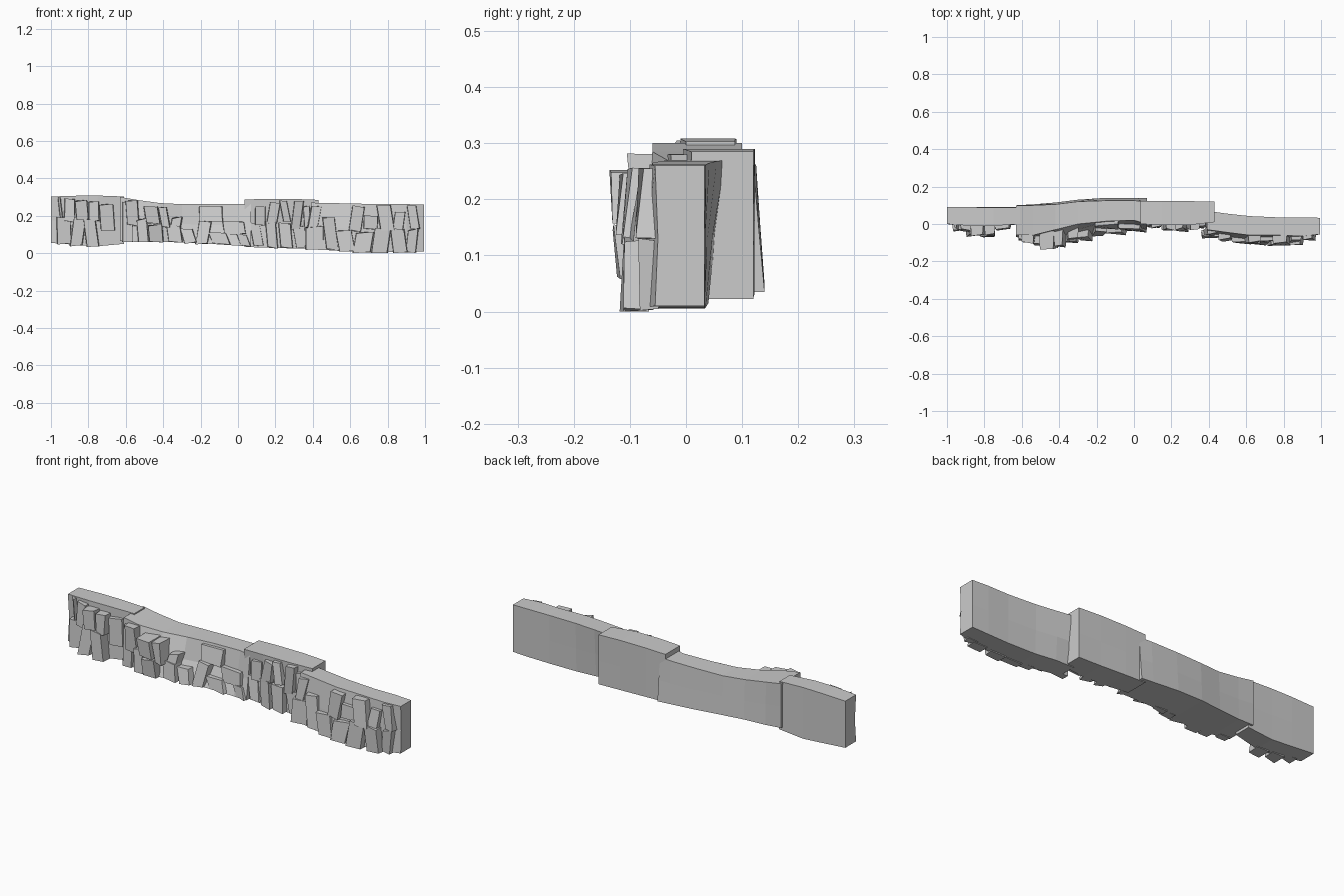
import bpy, bmesh, random

random.seed(4)


def lerp(stations, x, i):
    """Value of column i of a station list at position x."""
    if x <= stations[0][0]:
        return stations[0][i]
    for a, b in zip(stations, stations[1:]):
        if x <= b[0]:
            t = (x - a[0]) / (b[0] - a[0])
            return a[i] + t * (b[i] - a[i])
    return stations[-1][i]


def add_body(bm, stations):
    """Loft along x; station = x, back top, back bottom, front top/mid/bottom, z top, z bottom."""
    rings = []
    for x, bt, bb, ft, fm, fb, zt, zb in stations:
        zm = zb + 0.48 * (zt - zb)
        pts = [(bt, zt), ((bt + bb) / 2, zm), (bb, zb), (fb, zb), (fm, zm), (ft, zt)]
        rings.append([bm.verts.new((x, y, z)) for y, z in pts])
    for a, b in zip(rings, rings[1:]):
        for i in range(6):
            j = (i + 1) % 6
            bm.faces.new((a[i], a[j], b[j], b[i]))
    bm.faces.new(rings[0])
    bm.faces.new(rings[-1])


def add_slab(bm, stations, x0, x1, z0, z1, yt, yb):
    """Rough leaning block standing proud of the front face."""
    lean = random.uniform(-0.012, 0.012)
    xm = (x0 + x1) / 2
    zt, zb = lerp(stations, xm, 6), lerp(stations, xm, 7)

    def face_y(z):
        t = min(max((z - zb) / (zt - zb), 0), 1)
        f = [lerp(stations, xm, i) for i in (5, 4, 3)]
        return f[0] + (f[1] - f[0]) * t / 0.48 if t < 0.48 else f[1] + (f[2] - f[1]) * (t - 0.48) / 0.52
    v = []
    for z, y, s in ((z0, yb, -lean), (z1, yt, lean)):
        back = max(face_y(z), y) + 0.02
        tw = random.uniform(-0.006, 0.006)
        dz = random.uniform(-0.006, 0.006)
        for x, yy, zz in ((x0 + s, back, z), (x1 + s, back, z),
                          (x1 + s - 0.005, y + tw, z + dz), (x0 + s + 0.004, y - tw, z - dz)):
            v.append(bm.verts.new((x, yy, max(zz, 0))))
    for q in ((0, 1, 2, 3), (4, 5, 6, 7), (0, 1, 5, 4), (1, 2, 6, 5), (2, 3, 7, 6), (3, 0, 4, 7)):
        bm.faces.new([v[i] for i in q])


def cliff(name, stations, slabs):
    bm = bmesh.new()
    add_body(bm, stations)
    for s in slabs:
        add_slab(bm, stations, *s)
    bmesh.ops.recalc_face_normals(bm, faces=bm.faces)
    me = bpy.data.meshes.new(name)
    bm.to_mesh(me)
    bm.free()
    bpy.context.collection.objects.link(bpy.data.objects.new(name, me))


# Left straight cliff section
cliff("cliff_left", [
    (-1.0, .09, .09, .0, .01, .0, .303, .055),
    (-.87, .09, .09, -.01, -.015, -.02, .307, .045),
    (-.75, .088, .09, -.01, -.01, -.02, .308, .037),
    (-.61, .087, .09, .0, .0, .0, .303, .05)],
    [(-.96, -.94, .19, .30, -.02, -.025), (-.97, -.89, .05, .19, -.03, -.035),
     (-.93, -.87, .17, .29, -.03, -.04), (-.89, -.82, .04, .19, -.05, -.065),
     (-.87, -.80, .18, .28, -.06, -.06), (-.82, -.75, .035, .18, -.065, -.07),
     (-.80, -.74, .17, .275, -.055, -.06), (-.74, -.66, .12, .26, -.025, -.03)])

# Long curved section with a bulging foot
cliff("cliff_curved", [
    (-.63, .10, .10, -.06, -.06, -.07, .30, .065),
    (-.54, .10, .105, -.06, -.07, -.08, .285, .06),
    (-.42, .105, .115, -.03, -.08, -.10, .268, .06),
    (-.30, .12, .13, .0, -.03, -.075, .262, .058),
    (-.15, .125, .14, .015, .0, -.05, .262, .05),
    (.0, .125, .14, .02, -.005, -.035, .262, .04),
    (.07, .12, .14, .0, -.015, -.03, .262, .035)],
    [(-.62, -.56, .06, .27, -.08, -.09), (-.60, -.53, .15, .28, -.10, -.095),
     (-.54, -.48, .06, .18, -.105, -.115), (-.50, -.42, .16, .25, -.135, -.13),
     (-.48, -.40, .06, .15, -.13, -.12), (-.42, -.37, .14, .245, -.115, -.12),
     (-.38, -.30, .06, .15, -.09, -.10), (-.36, -.30, .14, .19, -.075, -.085),
     (-.30, -.23, .055, .13, -.07, -.09), (-.22, -.15, .05, .17, -.04, -.065),
     (-.21, -.08, .17, .25, -.005, -.025), (-.15, -.05, .05, .11, -.045, -.055),
     (-.08, .04, .10, .17, -.025, -.035), (.0, .06, .04, .10, -.035, -.04)])

# Raised short section
cliff("cliff_step", [
    (.035, .123, .122, .0, .01, .0, .287, .033),
    (.15, .123, .122, -.005, .0, -.01, .29, .03),
    (.30, .122, .12, -.005, .0, -.01, .29, .025),
    (.43, .12, .12, .01, .01, .01, .285, .022)],
    [(.07, .13, .04, .16, -.005, -.02), (.09, .15, .15, .25, -.015, -.02),
     (.15, .21, .03, .17, -.03, -.035), (.16, .22, .16, .27, -.03, -.03),
     (.22, .29, .03, .16, -.03, -.04), (.23, .275, .17, .28, -.025, -.035),
     (.29, .345, .13, .28, -.03, -.02), (.30, .37, .03, .14, -.015, -.02),
     (.35, .39, .12, .25, -.01, -.02)])

# Right end section
cliff("cliff_right", [
    (.39, .07, .035, -.03, -.05, -.06, .27, .02),
    (.50, .055, .04, -.045, -.065, -.08, .268, .015),
    (.62, .042, .035, -.06, -.08, -.095, .265, .007),
    (.78, .035, .033, -.06, -.075, -.085, .262, .005),
    (.90, .036, .034, -.065, -.07, -.075, .262, .007),
    (.995, .033, .033, -.055, -.05, -.055, .26, .01)],
    [(.36, .46, .02, .14, -.065, -.075), (.38, .44, .13, .25, -.05, -.06),
     (.46, .53, .02, .19, -.08, -.09), (.53, .62, .01, .12, -.095, -.105),
     (.60, .67, .12, .25, -.095, -.10), (.62, .72, .003, .11, -.10, -.11),
     (.67, .75, .13, .20, -.09, -.095), (.72, .81, .0, .13, -.11, -.115),
     (.75, .83, .12, .255, -.10, -.115), (.82, .90, .003, .13, -.11, -.11),
     (.83, .89, .11, .22, -.085, -.10), (.90, .96, .005, .125, -.085, -.08),
     (.91, .965, .13, .255, -.08, -.085)])
